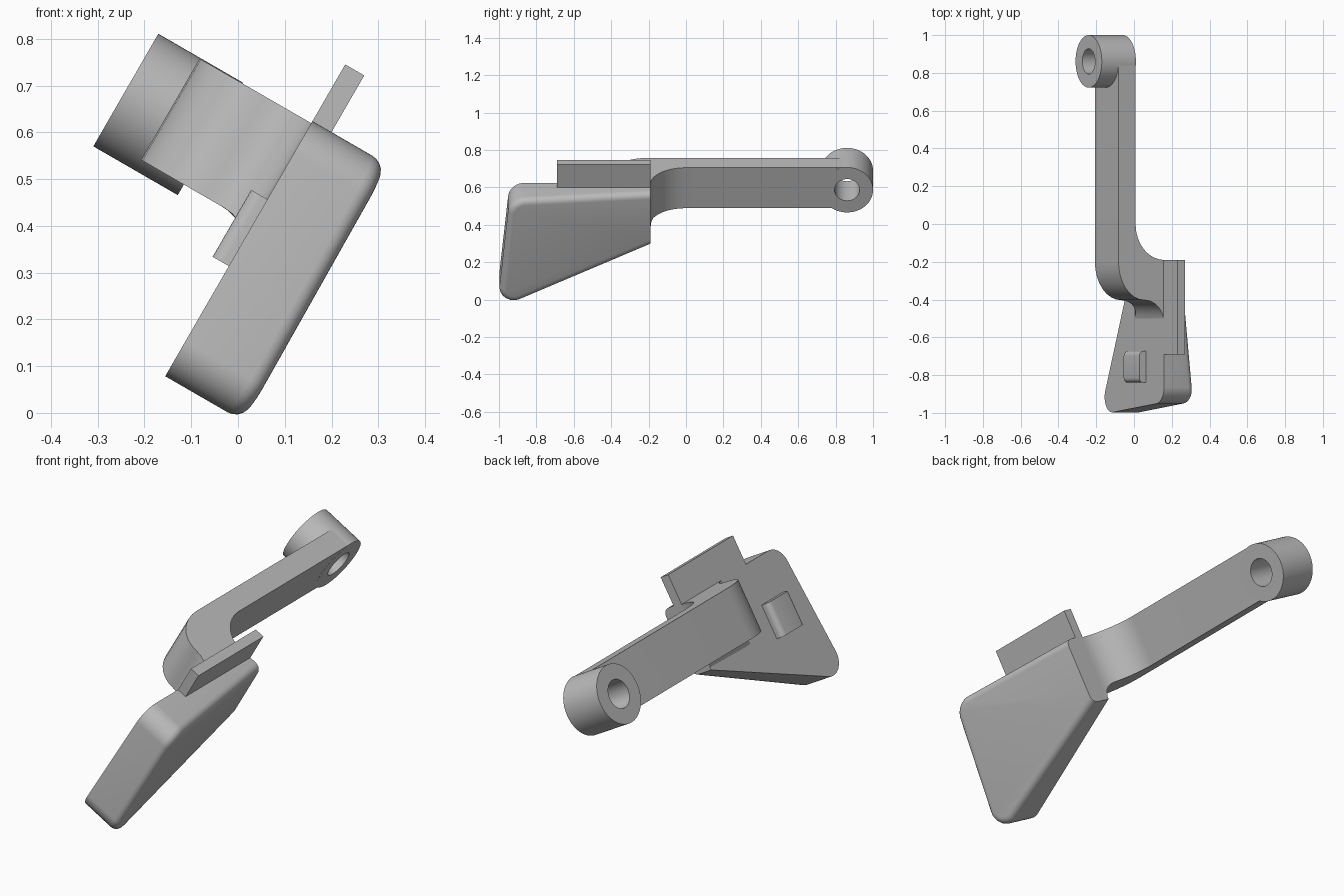
import bpy, bmesh, math
from mathutils import Vector, Matrix

if "Cube" in bpy.data.objects:
    bpy.data.objects.remove(bpy.data.objects["Cube"])

TILT = math.radians(30)   # the whole lever is rolled about its long axis
BACK = -0.174             # inner plane of the paddle

grey = bpy.data.materials.new("plain_grey")
grey.use_nodes = True
grey.diffuse_color = (0.5, 0.5, 0.5, 1)
grey.node_tree.nodes["Principled BSDF"].inputs["Base Color"].default_value = (0.5, 0.5, 0.5, 1)


def finish(bm, name):
    """Turn a bmesh into a tilted, grey object."""
    bmesh.ops.recalc_face_normals(bm, faces=bm.faces)
    mesh = bpy.data.meshes.new(name)
    bm.to_mesh(mesh)
    bm.free()
    obj = bpy.data.objects.new(name, mesh)
    bpy.context.collection.objects.link(obj)
    obj.rotation_euler.y = TILT
    mesh.materials.append(grey)
    return obj


def box(bm, low, high):
    low, high = Vector(low), Vector(high)
    place = Matrix.Translation((low + high) / 2) @ Matrix.Diagonal((*(high - low), 1))
    bmesh.ops.create_cube(bm, size=1, matrix=place)


def arc(cx, cy, rx, ry, start, end, steps):
    angles = [math.radians(start + (end - start) * i / steps) for i in range(steps + 1)]
    return [(cx + rx * math.cos(a), cy + ry * math.sin(a)) for a in angles]


def rounded(prev, corner, nxt, radius, steps=10):
    """Points of a fillet at one corner of an outline."""
    p, c, n = Vector(prev), Vector(corner), Vector(nxt)
    a, b = (p - c).normalized(), (n - c).normalized()
    half = a.angle(b) / 2
    centre = c + (a + b).normalized() * radius / math.sin(half)
    reach = radius / math.tan(half)
    s, e = c + a * reach - centre, c + b * reach - centre
    return [centre + s.lerp(e, i / steps).normalized() * radius for i in range(steps + 1)]


def cylinder(name, x0, x1, radius):
    bm = bmesh.new()
    place = Matrix.Translation(((x0 + x1) / 2, 0.861, 0.478)) @ Matrix.Rotation(math.pi / 2, 4, 'Y')
    bmesh.ops.create_cone(bm, cap_ends=True, segments=64, radius1=radius,
                          radius2=radius, depth=x1 - x0, matrix=place)
    return finish(bm, name)


# Paddle: rounded trapezoid, thinner toward the arm, outer rim filleted
top_in, top_end = (-0.19, 0.62), (-0.943, 0.62)
low_end, low_in = (-1.01, -0.057), (-0.19, 0.295)
outline = [Vector(top_in), *rounded(top_in, top_end, low_end, 0.09),
           *rounded(top_end, low_end, low_in, 0.08), Vector(low_in)]
bm = bmesh.new()
inner = [bm.verts.new((BACK, y, z)) for y, z in outline]
outer = [bm.verts.new((-0.06 - (y + 0.19) * 0.103, y, z)) for y, z in outline]
bm.faces.new(inner)
bm.faces.new(outer)
for i in range(len(outline)):
    j = (i + 1) % len(outline)
    bm.faces.new((inner[i], inner[j], outer[j], outer[i]))
bmesh.ops.recalc_face_normals(bm, faces=bm.faces)
rim = [bm.edges.get((outer[i], outer[i + 1])) for i in range(len(outer) - 1)]
bmesh.ops.bevel(bm, geom=rim, offset=0.035, segments=5, profile=0.5,
                affect='EDGES', clamp_overlap=False)
paddle = finish(bm, "paddle")

# Thin tab standing on the upper edge of the paddle
bm = bmesh.new()
box(bm, (BACK, -0.69, 0.59), (-0.127, -0.19, 0.76))
tab = finish(bm, "upper_tab")

# Small bump on the inner face, rounded on its two outer edges
bm = bmesh.new()
box(bm, (-0.214, -0.84, 0.262), (-0.165, -0.673, 0.427))
edges = [e for e in bm.edges if all(v.co.x < -0.2 for v in e.verts)
         and abs(e.verts[0].co.z - e.verts[1].co.z) > 0.1]
bmesh.ops.bevel(bm, geom=edges, offset=0.025, segments=5, profile=0.5, affect='EDGES')
bump = finish(bm, "inner_bump")

# Arm: straight bar with an S bend that flares downward into the paddle
far = [(-0.45, 0.861)] + arc(-0.29, -0.2, 0.16, 0.203, 180, 270, 8) \
    + arc(-0.29, -0.53, 0.12, 0.127, 90, 0, 8)[1:]
near = [(-0.345, 0.861)] + arc(-0.17, 0, 0.175, 0.19, 180, 270, 16)


def arm_floor(x):
    r = 0.067
    d = min(max(x + 0.24, 0), r)
    return 0.365 - (r - math.sqrt(r * r - d * d))


bm = bmesh.new()
rings = []
for (fx, fy), (nx, ny) in zip(far, near):
    corners = [(fx, fy, arm_floor(fx)), (nx, ny, arm_floor(nx)), (nx, ny, 0.615), (fx, fy, 0.615)]
    rings.append([bm.verts.new(c) for c in corners])
for a, b in zip(rings, rings[1:]):
    for k in range(4):
        m = (k + 1) % 4
        bm.faces.new((a[k], a[m], b[m], b[k]))
bm.faces.new(rings[0])
bm.faces.new(rings[-1])
arm = finish(bm, "arm")

# Pivot boss at the arm's end, with a hole through boss and arm
boss = cylinder("pivot_boss", -0.553, -0.3445, 0.139)
cutter = cylinder("hole_cutter", -0.7, -0.2, 0.067)
cutter.hide_render = True
for obj in (boss, arm):
    cut = obj.modifiers.new("pivot_hole", 'BOOLEAN')
    cut.operation = 'DIFFERENCE'
    cut.solver = 'EXACT'
    cut.object = cutter
    bpy.context.view_layer.objects.active = obj
    bpy.ops.object.modifier_apply(modifier=cut.name)
bpy.data.objects.remove(cutter)

# Smooth curved surfaces, crisp edges
bpy.ops.object.select_all(action='DESELECT')
for obj in (paddle, tab, bump, arm, boss):
    obj.select_set(True)
bpy.context.view_layer.objects.active = paddle
bpy.ops.object.shade_smooth_by_angle(angle=math.radians(30))
